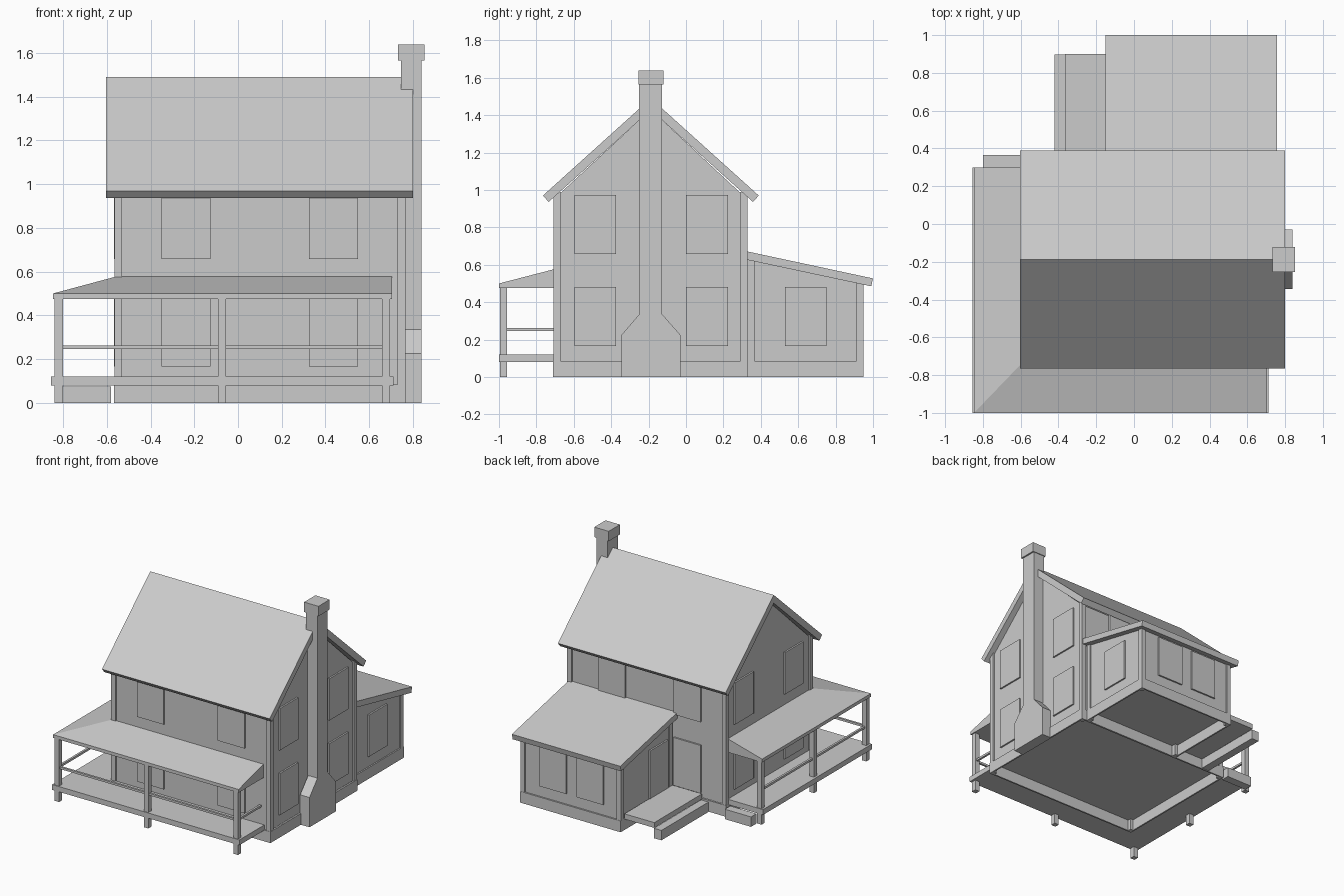
import bpy
import bmesh
from mathutils import Vector

old = bpy.data.objects.get("Cube")
if old:
    bpy.data.objects.remove(old)

grey = bpy.data.materials.new("plain_grey")
grey.use_nodes = True
COLOUR = (0.6, 0.6, 0.6, 1)
grey.diffuse_color = COLOUR
grey.node_tree.nodes["Principled BSDF"].inputs["Base Color"].default_value = COLOUR


def loft(name, rings):
    """Solid through a row of matching rings, capped at both ends."""
    bm = bmesh.new()
    rows = [[bm.verts.new(p) for p in ring] for ring in rings]
    n = len(rows[0])
    for a, b in zip(rows, rows[1:]):
        for i in range(n):
            j = (i + 1) % n
            bm.faces.new((a[i], a[j], b[j], b[i]))
    bm.faces.new(rows[0])
    bm.faces.new(rows[-1])
    bmesh.ops.recalc_face_normals(bm, faces=bm.faces)
    mesh = bpy.data.meshes.new(name)
    bm.to_mesh(mesh)
    bm.free()
    mesh.materials.append(grey)
    obj = bpy.data.objects.new(name, mesh)
    bpy.context.collection.objects.link(obj)
    return obj


def prism(name, profile, x0, x1):
    """Extrude a (y, z) profile along x."""
    return loft(name, [[(x, y, z) for y, z in profile] for x in (x0, x1)])


def box(name, x, y, z):
    return prism(name, [(y[0], z[0]), (y[1], z[0]), (y[1], z[1]), (y[0], z[1])], *x)


def skirt(name, x, y):
    """Hollow foundation wall around a rectangle."""
    t = 0.012
    for i, side in enumerate(x):
        inner = side + (t if i == 0 else -t)
        box(f"{name}_side", sorted((side, inner)), y, (0, BASE))
    for i, side in enumerate(y):
        inner = side + (t if i == 0 else -t)
        box(f"{name}_end", x, sorted((side, inner)), (0, BASE))


def corner_boards(name, xs, ys, top):
    w = 0.036
    for x in xs:
        for y, z in zip(ys, top):
            x0 = x if x == min(xs) else x - w
            y0 = y if y == min(ys) else y - w
            box(name, (x0, x0 + w), (y0, y0 + w), (0, z))


BASE = 0.085
RIDGE_Y, RIDGE_Z = -0.188, 1.49
LOW, HIGH = (0.167, 0.482), (0.657, 0.973)
DOOR = (0.12, 0.482)
WX, WY = (-0.555, 0.755), (-0.697, 0.317)   # main wall faces
AX, AY = (-0.108, 0.712), (0.30, 0.938)     # rear wing wall faces
PLATE = 0.012

# Main house: walls with gables, foundation, corner boards
wall_top, gable_top = 0.96, 1.43
prism("main_walls", [(WY[0], BASE), (WY[1], BASE), (WY[1], wall_top),
                     (RIDGE_Y, gable_top), (WY[0], wall_top)], *WX)
skirt("main_foundation", (-0.567, 0.768), (-0.71, 0.33))
corner_boards("main_corner_board", (-0.566, 0.766), (-0.708, 0.328), (0.99, 0.99))

# Main roof: folded slab
half, eave = 0.577, 0.97
drop = 0.062
prism("main_roof", [(RIDGE_Y - half, eave), (RIDGE_Y, RIDGE_Z), (RIDGE_Y + half, eave),
                    (RIDGE_Y + half - 0.031, eave - 0.034), (RIDGE_Y, RIDGE_Z - drop),
                    (RIDGE_Y - half + 0.031, eave - 0.034)], -0.603, 0.80)

# Rear wing with a single-slope roof
prism("wing_walls", [(AY[0], BASE), (AY[1], BASE), (AY[1], 0.50), (AY[0], 0.635)], *AX)
skirt("wing_foundation", (-0.118, 0.722), (0.32, 0.95))
corner_boards("wing_corner_board", (-0.118, 0.722), (0.33, 0.948), (0.635, 0.505))
prism("wing_roof", [(0.31, 0.675), (1.0, 0.527), (0.99, 0.485), (0.31, 0.63)], -0.15, 0.757)

# Windows and doors as plates standing off the walls
side_cols = [(-0.595, -0.375), (0.0, 0.225)]
for x in (WX[0] - PLATE, WX[1]):
    for col in side_cols:
        for row in (LOW, HIGH):
            box("side_window", (x, x + PLATE), col, row)
for col in [(-0.35, -0.125), (0.325, 0.55)]:
    for row in (LOW, HIGH):
        box("front_window", col, (WY[0] - PLATE, WY[0]), row)
for col in [(-0.35, -0.125), (0.28, 0.505)]:
    box("back_window", col, (WY[1], WY[1] + PLATE), HIGH)
box("back_door", (-0.35, -0.125), (WY[1], WY[1] + PLATE), DOOR)
for col in [(0.03, 0.25), (0.34, 0.56)]:
    box("wing_back_window", col, (AY[1], AY[1] + PLATE), LOW)
box("wing_side_window", (AX[1], AX[1] + PLATE), (0.53, 0.752), LOW)
box("wing_door", (AX[0] - PLATE, AX[0]), (0.38, 0.60), DOOR)

# Chimney
prism("chimney_base", [(-0.345, 0), (-0.03, 0), (-0.03, 0.225),
                       (-0.127, 0.335), (-0.25, 0.335), (-0.345, 0.225)], 0.762, 0.84)
box("chimney_stack", (0.745, 0.84), (-0.25, -0.127), (0.335, 1.57))
box("chimney_cap", (0.732, 0.852), (-0.255, -0.121), (1.565, 1.64))


# Wrap-around porch: deck and hipped roof swept round the corner
def porch_sweep(name, x_end, x_out, y_end, section):
    rings = []
    for place in ("right", "corner", "left"):
        ring = []
        for t, z in section:
            x = x_out + t * (-0.56 - x_out)
            y = -1.0 + t * 0.298
            if place == "right":
                x = x_end
            if place == "left":
                y = y_end
            ring.append((x, y, z))
        rings.append(ring)
    return loft(name, rings)


porch_sweep("porch_deck", 0.712, -0.855, 0.30, [(0, 0.08), (0, 0.12), (1, 0.12), (1, 0.08)])
porch_sweep("porch_roof", 0.705, -0.847, 0.30, [(0, 0.475), (0, 0.5), (1, 0.577), (1, 0.475)])

# Porch posts and rails
PX, PY, R = -0.82, -0.976, 0.019
posts = [(PX, PY), (-0.073, PY), (0.677, PY), (PX, -0.35), (PX, 0.276)]
for x, y in posts:
    box("porch_post", (x - R, x + R), (y - R, y + R), (0, 0.48))
rail_z, r = (0.246, 0.262), 0.008
box("front_rail", (PX, 0.677), (PY - r, PY + r), rail_z)
box("left_rail", (PX - r, PX + r), (PY, 0.276), rail_z)
box("right_rail", (0.677 - r, 0.677 + r), (PY, -0.70), rail_z)

# Steps and back landing
box("porch_step", (-0.80, -0.58), (0.30, 0.365), (0, 0.075))
box("back_landing", (-0.365, -0.115), (0.33, 0.90), (0.08, 0.12))
box("back_step", (-0.422, -0.36), (0.335, 0.897), (0, 0.075))
